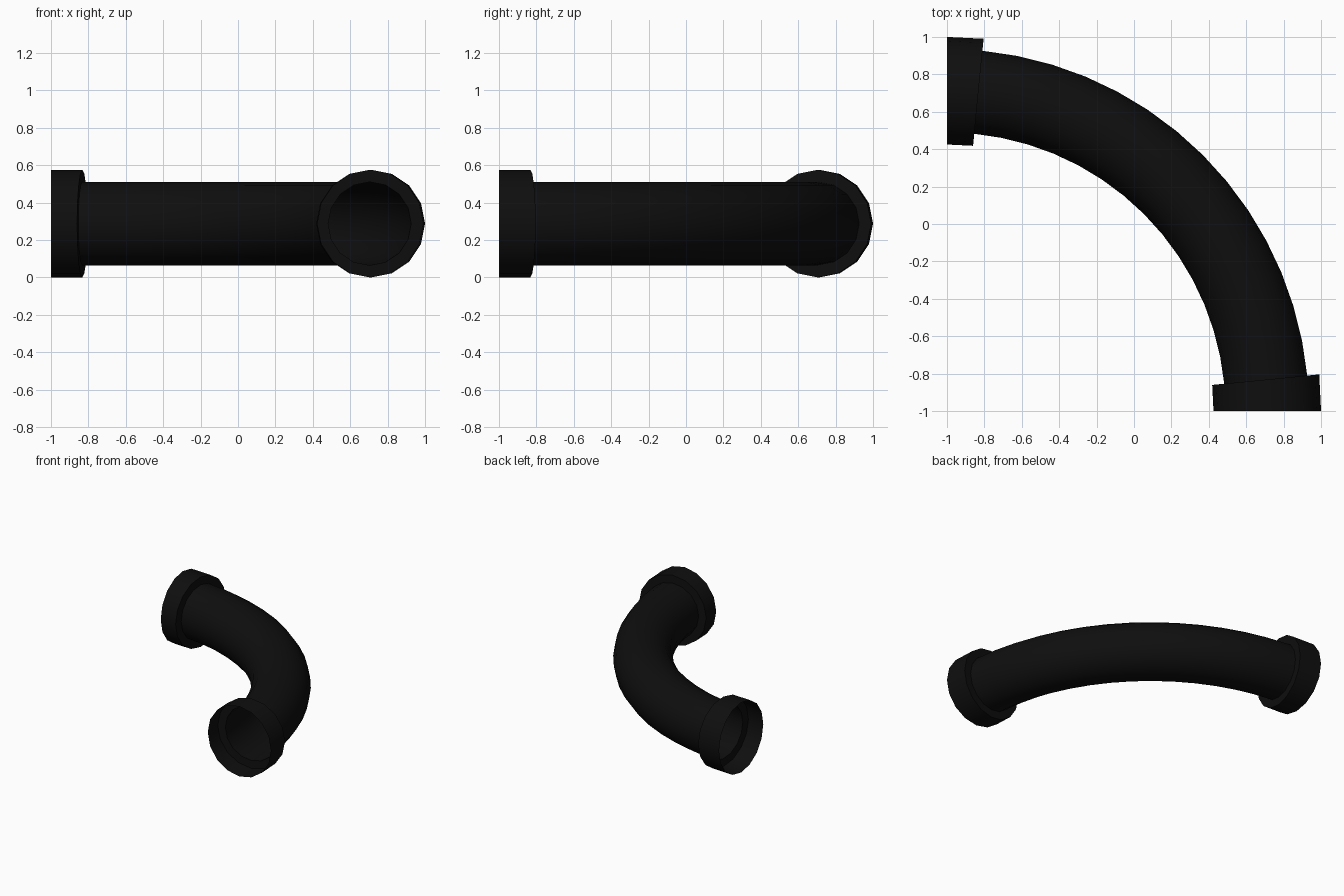
import bpy
import bmesh
from math import sin, cos, pi, radians

cube = bpy.data.objects.get("Cube")
if cube:
    bpy.data.objects.remove(cube, do_unlink=True)

SIDES = 16            # sides around the tube
STEPS = 16            # steps along the quarter bend
BEND = 1.7125         # bend radius about the corner (-1, -1)
TUBE, COLLAR = 0.223, 0.2875
STEP = pi / 2 / STEPS

# Near-black colour shared by all parts
black = bpy.data.materials.new("matte_black")
black.use_nodes = True
colour = (0.0045, 0.0045, 0.0045, 1)
black.diffuse_color = colour
bsdf = black.node_tree.nodes["Principled BSDF"]
bsdf.inputs["Base Color"].default_value = colour
bsdf.inputs["Roughness"].default_value = 0.7


def sweep(name, stations):
    """Skin rings given as (step along the bend, ring radius)."""
    bm = bmesh.new()
    rings = []
    for step, radius in stations:
        a = step * STEP
        ring = []
        for k in range(SIDES):
            t = 2 * pi * k / SIDES
            d = BEND + radius * cos(t)
            ring.append(bm.verts.new((d * cos(a) - 1, d * sin(a) - 1,
                                      COLLAR + radius * sin(t))))
        rings.append(ring)
    for r0, r1 in zip(rings, rings[1:]):
        for k in range(SIDES):
            n = (k + 1) % SIDES
            bm.faces.new((r0[k], r1[k], r1[n], r0[n]))
    mesh = bpy.data.meshes.new(name)
    bm.to_mesh(mesh)
    bm.free()
    mesh.materials.append(black)
    obj = bpy.data.objects.new(name, mesh)
    bpy.context.collection.objects.link(obj)
    bpy.ops.object.select_all(action='DESELECT')
    obj.select_set(True)
    bpy.context.view_layer.objects.active = obj
    bpy.ops.object.shade_smooth_by_angle(angle=radians(30))
    return obj


# Curved tube between the collars
sweep("curved_pipe", [(i, TUBE) for i in range(1, STEPS)])

# Open sockets with a flat shoulder where they meet the tube
sweep("front_collar", [(0, COLLAR), (1, COLLAR), (1, TUBE)])
sweep("side_collar", [(STEPS - 1, TUBE), (STEPS - 1, COLLAR), (STEPS, COLLAR)])
